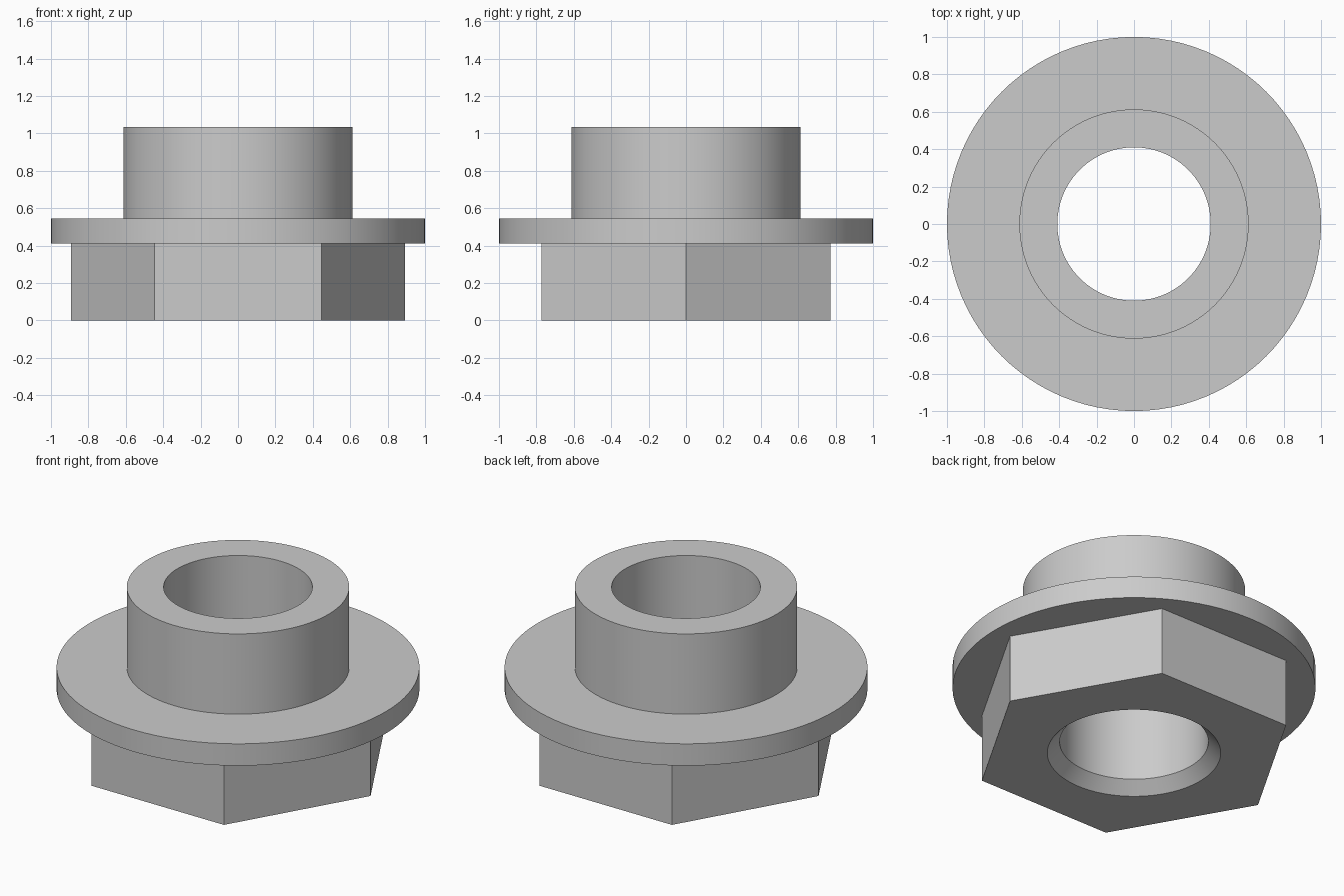
import bpy, bmesh, math

if "Cube" in bpy.data.objects:
    bpy.data.objects.remove(bpy.data.objects["Cube"])

SEGMENTS = 96   # divisible by six so the hex corners land on vertices
HEX_R = 0.892   # hexagon corner radius, corners on the x axis

steel = bpy.data.materials.new("steel_grey")
steel.diffuse_color = (0.6, 0.6, 0.6, 1)
steel.use_nodes = True
steel.node_tree.nodes["Principled BSDF"].inputs["Base Color"].default_value = steel.diffuse_color


def circle(radius):
    return lambda a: radius


def hexagon(radius):
    apothem = radius * math.cos(math.pi / 6)
    return lambda a: apothem / math.cos(a % (math.pi / 3) - math.pi / 6)


def closed_lathe(name, profile):
    """Join a loop of (outline, height) rings into a watertight ring solid."""
    bm = bmesh.new()
    rings = []
    for outline, z in profile:
        ring = []
        for i in range(SEGMENTS):
            a = 2 * math.pi * i / SEGMENTS
            r = outline(a)
            ring.append(bm.verts.new((r * math.cos(a), r * math.sin(a), z)))
        rings.append(ring)
    for k, low in enumerate(rings):
        high = rings[(k + 1) % len(rings)]
        for i in range(SEGMENTS):
            j = (i + 1) % SEGMENTS
            bm.faces.new((low[i], low[j], high[j], high[i]))
    bmesh.ops.recalc_face_normals(bm, faces=bm.faces)
    mesh = bpy.data.meshes.new(name)
    bm.to_mesh(mesh)
    bm.free()
    mesh.materials.append(steel)
    obj = bpy.data.objects.new(name, mesh)
    bpy.context.collection.objects.link(obj)
    bpy.context.view_layer.objects.active = obj
    obj.select_set(True)
    bpy.ops.object.shade_smooth_by_angle(angle=math.radians(30))
    return obj


closed_lathe("flanged_hex_bushing", [
    (circle(0.478), 0.0),       # bore chamfer mouth
    (hexagon(HEX_R), 0.0),      # hex head
    (hexagon(HEX_R), 0.412),
    (circle(1.0), 0.412),       # flange
    (circle(1.0), 0.545),
    (circle(0.613), 0.545),     # collar
    (circle(0.613), 1.033),
    (circle(0.41), 1.033),      # bore
    (circle(0.41), 0.07),
])
